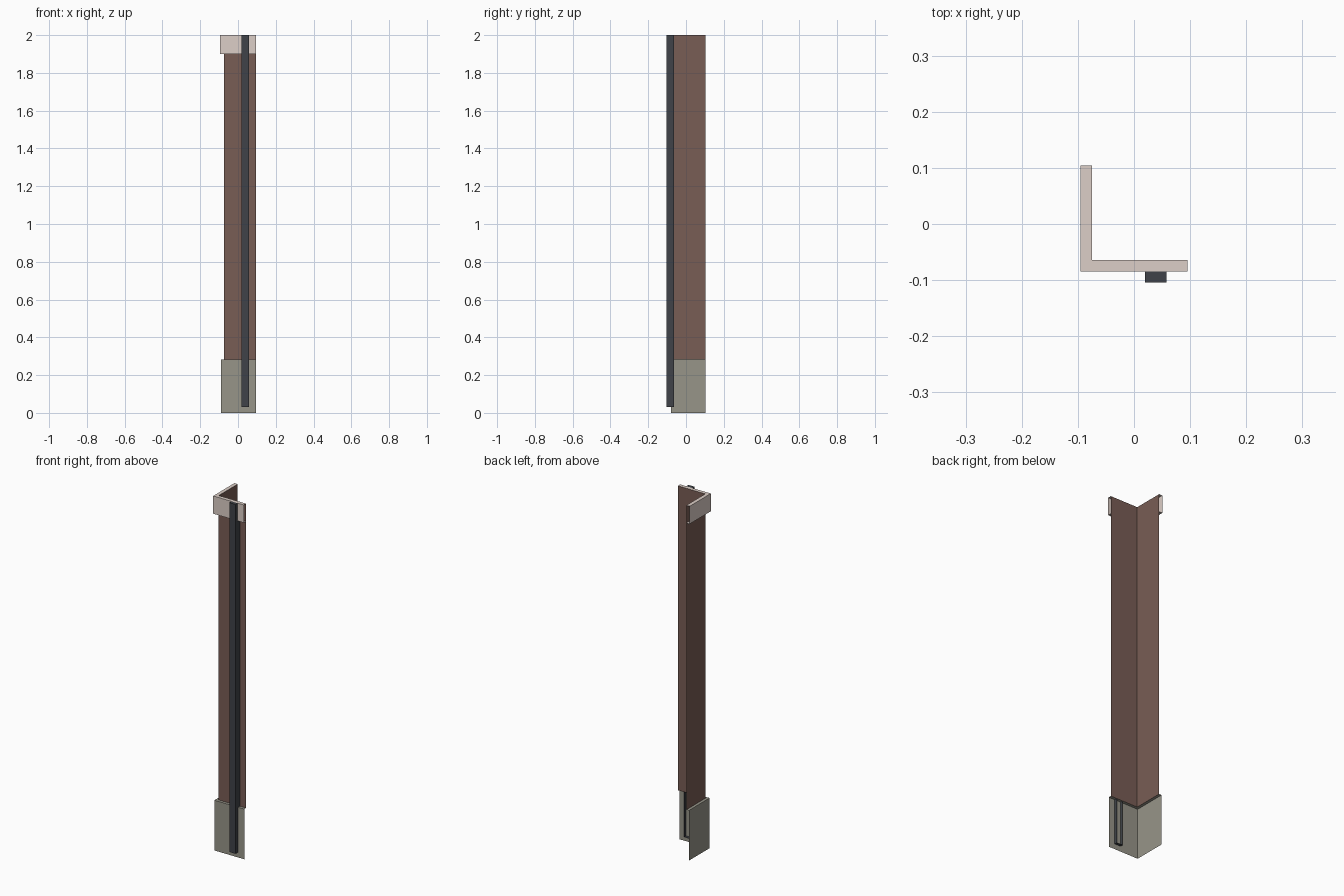
import bpy, bmesh

if "Cube" in bpy.data.objects:
    bpy.data.objects.remove(bpy.data.objects["Cube"])

WALL_X, WALL_Y = -0.075, -0.0645      # planes of the two wall faces
END_X, END_Y = 0.0955, 0.1045         # open ends of the corner


def material(name, rgb):
    m = bpy.data.materials.new(name)
    m.diffuse_color = (*rgb, 1)
    m.use_nodes = True
    m.node_tree.nodes["Principled BSDF"].inputs["Base Color"].default_value = m.diffuse_color
    return m


def finish(bm, name, mat):
    mesh = bpy.data.meshes.new(name)
    bm.to_mesh(mesh)
    bm.free()
    mesh.materials.append(mat)
    obj = bpy.data.objects.new(name, mesh)
    bpy.context.collection.objects.link(obj)
    return obj


def corner_strip(name, profile, mat):
    """Sweep an (outward offset, z) profile around the L-shaped corner."""
    bm = bmesh.new()
    rows = []
    for o, z in profile:
        path = [(END_X, WALL_Y - o), (WALL_X - o, WALL_Y - o), (WALL_X - o, END_Y)]
        rows.append([bm.verts.new((x, y, z)) for x, y in path])
    for low, high in zip(rows, rows[1:]):
        for i in range(2):
            bm.faces.new((low[i], high[i], high[i + 1], low[i + 1]))
    return finish(bm, name, mat)


def open_back_box(name, lo, hi, mat):
    """Box without the face that sits against the wall."""
    bm = bmesh.new()
    bmesh.ops.create_cube(bm, size=1)
    for v in bm.verts:
        v.co = [lo[i] if v.co[i] < 0 else hi[i] for i in range(3)]
    bm.normal_update()
    back = [f for f in bm.faces if f.normal.y > 0.5]
    bmesh.ops.delete(bm, geom=back, context='FACES')
    return finish(bm, name, mat)


brick = material("brick", (0.19, 0.11, 0.09))
stone = material("stone", (0.31, 0.30, 0.25))
plaster = material("plaster", (0.72, 0.62, 0.57))
metal = material("dark_metal", (0.05, 0.055, 0.065))

# Wall sheets, base plinth with ledge, and top band
corner_strip("corner_wall", [(0, 0.283), (0, 2)], brick)
corner_strip("base_plinth", [(0.016, 0), (0.016, 0.283), (0, 0.283)], stone)
corner_strip("top_band", [(0, 1.9), (0.0205, 1.9), (0.0205, 2), (0, 2)], plaster)

# Square drainpipe on the front
open_back_box("drainpipe", (0.0195, -0.1045, 0.03), (0.0575, WALL_Y, 2), metal)
